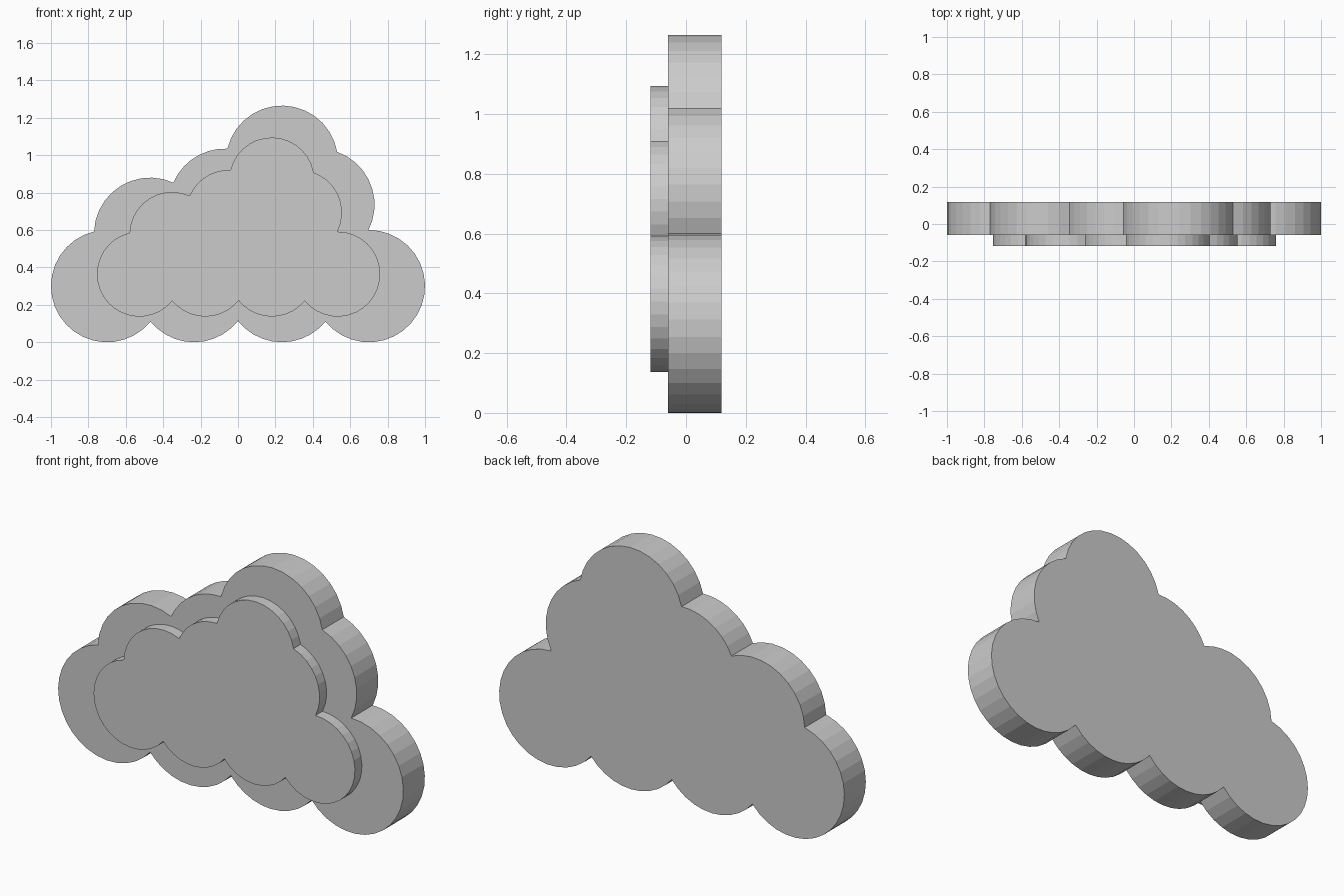
import bpy, bmesh
from math import atan2, cos, sin, pi, tau, ceil
from mathutils import Vector

cube = bpy.data.objects.get("Cube")
if cube:
    bpy.data.objects.remove(cube)

# Single grey material
grey = bpy.data.materials.new("cloud_grey")
grey.use_nodes = True
colour = (0.6, 0.6, 0.6, 1)
grey.diffuse_color = colour
grey.node_tree.nodes["Principled BSDF"].inputs["Base Color"].default_value = colour

# Puff centres (x, z), counter-clockwise round the cloud, all one radius
RADIUS = 0.3
PUFFS = [Vector(p) for p in (
    (-0.70, 0.30), (-0.235, 0.30), (0.235, 0.30), (0.70, 0.30),
    (0.43, 0.735), (0.235, 0.965), (-0.07, 0.735), (-0.47, 0.58))]


def crease(a, b):
    """Outer meeting point of two neighbouring puffs."""
    d = b - a
    h = (RADIUS ** 2 - d.length_squared / 4) ** 0.5
    return (a + b) / 2 + Vector((d.y, -d.x)).normalized() * h


def cloud_outline():
    points = []
    n = len(PUFFS)
    for i, c in enumerate(PUFFS):
        start = crease(PUFFS[i - 1], c) - c
        end = crease(c, PUFFS[(i + 1) % n]) - c
        a0 = atan2(start.y, start.x)
        sweep = (atan2(end.y, end.x) - a0) % tau
        steps = ceil(sweep / (pi / 16))
        for k in range(steps):
            a = a0 + sweep * k / steps
            points.append(c + RADIUS * Vector((cos(a), sin(a))))
    return points


def cloud_slab(name, front, back, scale=1, shift=(0, 0)):
    """Extrude the cloud outline from front to back along y."""
    bm = bmesh.new()
    verts = [bm.verts.new((p.x * scale + shift[0], front, p.y * scale + shift[1]))
             for p in cloud_outline()]
    face = bm.faces.new(verts)
    result = bmesh.ops.extrude_face_region(bm, geom=[face], use_keep_orig=True)
    moved = [g for g in result["geom"] if isinstance(g, bmesh.types.BMVert)]
    bmesh.ops.translate(bm, verts=moved, vec=(0, back - front, 0))
    bmesh.ops.recalc_face_normals(bm, faces=bm.faces)
    mesh = bpy.data.meshes.new(name)
    bm.to_mesh(mesh)
    bm.free()
    mesh.materials.append(grey)
    obj = bpy.data.objects.new(name, mesh)
    bpy.context.collection.objects.link(obj)
    return obj


# Large back cloud with a smaller raised cloud on its front
cloud_slab("back_cloud", -0.06, 0.118)
cloud_slab("front_cloud", -0.118, -0.06, 0.757, (0.003, 0.137))
